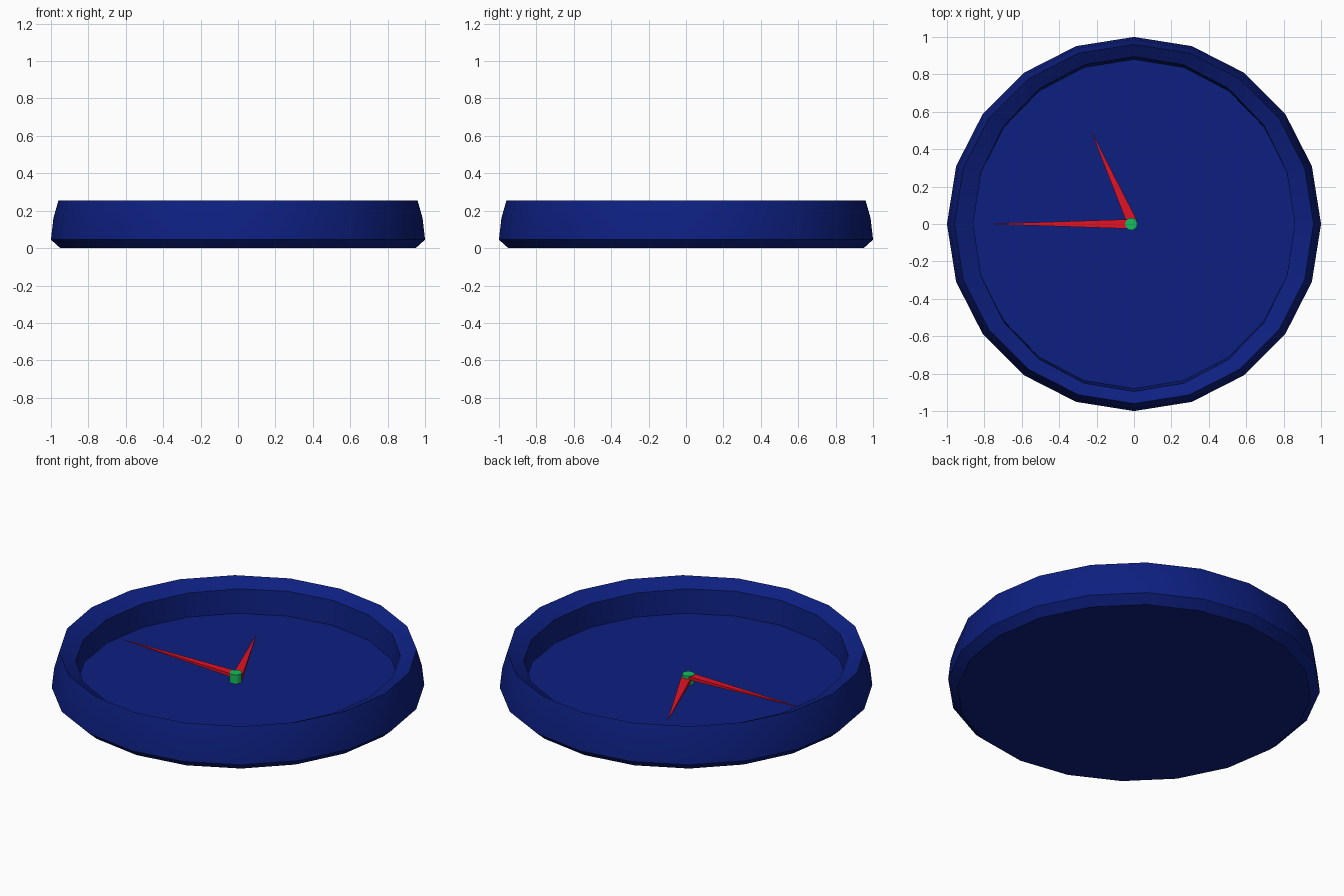
import bpy, bmesh, math
from mathutils import Vector

if "Cube" in bpy.data.objects:
    bpy.data.objects.remove(bpy.data.objects["Cube"])

SIDES = 20


def material(name, rgb):
    m = bpy.data.materials.new(name)
    m.diffuse_color = (*rgb, 1)
    m.use_nodes = True
    m.node_tree.nodes["Principled BSDF"].inputs["Base Color"].default_value = m.diffuse_color
    return m


def make_object(name, bm, mat, smooth=None):
    bmesh.ops.recalc_face_normals(bm, faces=bm.faces)
    me = bpy.data.meshes.new(name)
    bm.to_mesh(me)
    bm.free()
    ob = bpy.data.objects.new(name, me)
    bpy.context.collection.objects.link(ob)
    me.materials.append(mat)
    if smooth:
        bpy.ops.object.select_all(action='DESELECT')
        ob.select_set(True)
        bpy.context.view_layer.objects.active = ob
        bpy.ops.object.shade_smooth_by_angle(angle=math.radians(smooth))
    return ob


def lathe(name, rings, mat, sides, centre=(0, 0), smooth=None):
    # rings: (x radius, y radius, height), capped at both ends
    bm = bmesh.new()
    loops = []
    for rx, ry, z in rings:
        loops.append([bm.verts.new((centre[0] + rx * math.cos(a),
                                    centre[1] + ry * math.sin(a), z))
                      for a in (2 * math.pi * i / sides for i in range(sides))])
    for lo, hi in zip(loops, loops[1:]):
        for i in range(sides):
            j = (i + 1) % sides
            bm.faces.new((lo[i], lo[j], hi[j], hi[i]))
    bm.faces.new(loops[0])
    bm.faces.new(loops[-1])
    return make_object(name, bm, mat, smooth)


def hand(name, base, tip, width, thick, mat):
    # Four-sided spike tapering from the hub to a point
    base, tip = Vector(base), Vector(tip)
    d = (tip - base).normalized()
    side = Vector((-d.y, d.x, 0)).normalized() * width / 2
    up = Vector((0, 0, thick / 2))
    bm = bmesh.new()
    q = [bm.verts.new(base + side * s + up * u)
         for s, u in ((-1, -1), (1, -1), (1, 1), (-1, 1))]
    t = bm.verts.new(tip)
    bm.faces.new(q)
    for i in range(4):
        bm.faces.new((q[i], q[(i + 1) % 4], t))
    return make_object(name, bm, mat)


blue = material("case_blue", (0.004, 0.014, 0.216))
red = material("hand_red", (0.75, 0.006, 0.018))
green = material("hub_green", (0.008, 0.51, 0.11))

# Case: rounded outside, inward sloping rim, recessed dial
lathe("clock_case", [
    (0.95, 0.95, 0.0),
    (1.0, 1.0, 0.045),
    (0.987, 0.987, 0.16),
    (0.96, 0.96, 0.255),
    (0.86, 0.895, 0.21),
    (0.86, 0.88, 0.07),
], blue, SIDES, smooth=30)

# Hands and the hub that pins them
hand("minute_hand", (0.0, 0.0, 0.11), (-0.79, 0.0, 0.12), 0.052, 0.02, red)
hand("hour_hand", (-0.01, 0.01, 0.095), (-0.235, 0.51, 0.095), 0.055, 0.025, red)
lathe("hub", [(0.033, 0.033, 0.068), (0.033, 0.033, 0.123)], green, 16,
      centre=(-0.015, 0.0), smooth=30)
